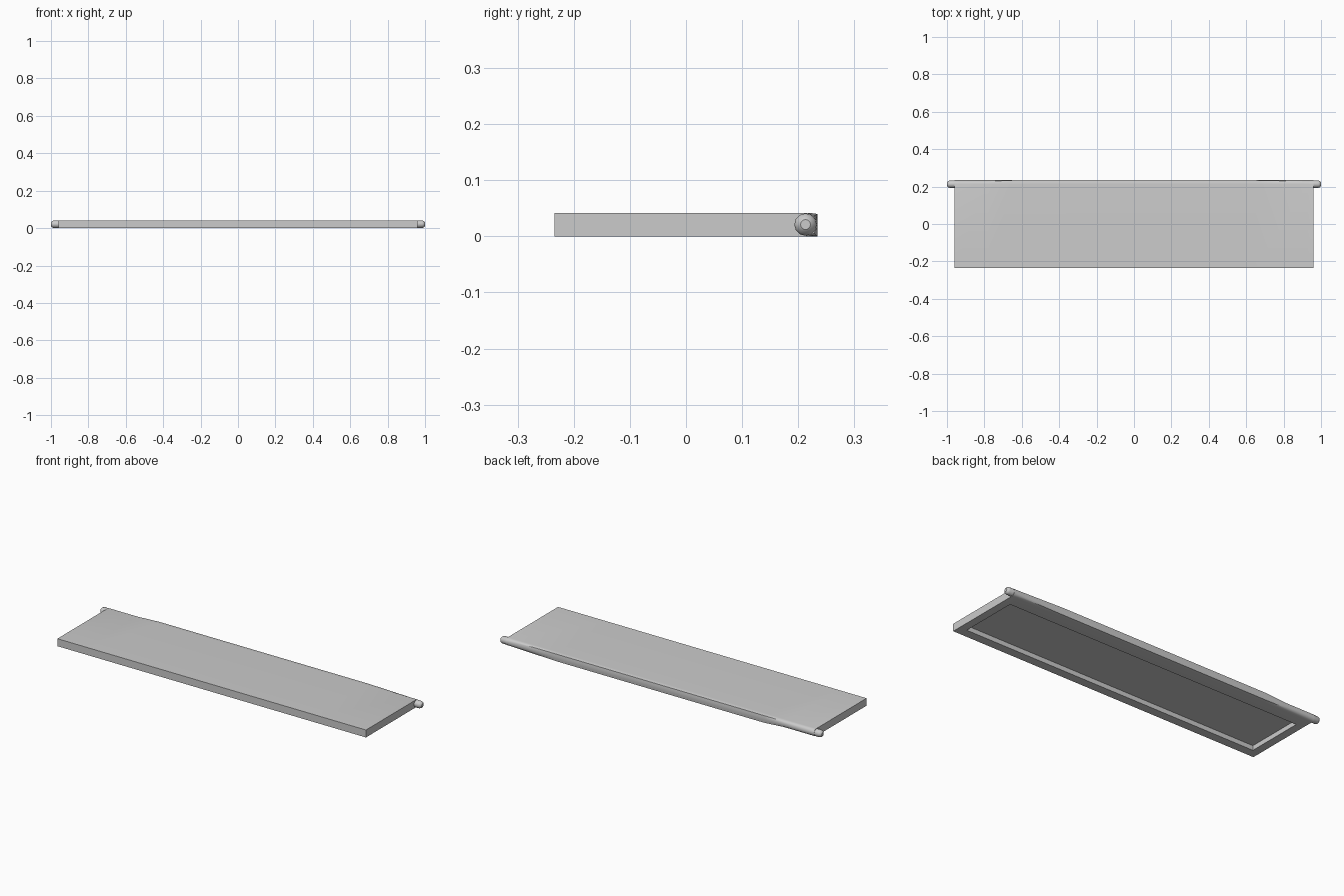
import bpy, bmesh, math

cube = bpy.data.objects.get("Cube")
if cube:
    bpy.data.objects.remove(cube, do_unlink=True)

# Single grey plastic
grey = bpy.data.materials.new("grey plastic")
grey.use_nodes = True
grey.diffuse_color = (0.6, 0.6, 0.6, 1)
grey.node_tree.nodes["Principled BSDF"].inputs["Base Color"].default_value = (0.6, 0.6, 0.6, 1)

HALF_X, FRONT, HEIGHT = 0.96, -0.234, 0.042
AXIS_Y, RADIUS = 0.213, 0.021
STEPS = 8


def make_object(name, bm):
    bmesh.ops.recalc_face_normals(bm, faces=bm.faces[:])
    mesh = bpy.data.meshes.new(name)
    bm.to_mesh(mesh)
    bm.free()
    obj = bpy.data.objects.new(name, mesh)
    obj.data.materials.append(grey)
    bpy.context.collection.objects.link(obj)
    return obj


def smooth(obj):
    bpy.ops.object.select_all(action='DESELECT')
    obj.select_set(True)
    bpy.context.view_layer.objects.active = obj
    bpy.ops.object.shade_smooth_by_angle(angle=math.radians(35))


def section(square):
    """Slab cross-section; the back edge blends from round to square."""
    points = [(FRONT, 0), (FRONT, HEIGHT)]
    for i in range(STEPS + 1):
        a = math.pi / 2 - math.pi * i / STEPS
        c, s = math.cos(a), math.sin(a)
        k = max(abs(c), abs(s))
        grow = 1 + square * (1 / k - 1)
        y = AXIS_Y + RADIUS * c * grow
        z = HEIGHT / 2 + RADIUS * s * grow
        # slight bevel along the top back edge
        if square and i == STEPS // 4:
            z -= 0.002 * square
        if square and i == 1:
            y -= 0.002 * square
        points.append((y, z))
    return points


# Slab lofted along its length, squared off in the middle of the back edge
stations = [(-HALF_X, 0), (-0.78, 0), (-0.65, 1), (0.65, 1), (0.93, 0), (HALF_X, 0)]
bm = bmesh.new()
rings = [[bm.verts.new((x, y, z)) for y, z in section(q)] for x, q in stations]
for a, b in zip(rings, rings[1:]):
    for i in range(len(a)):
        j = (i + 1) % len(a)
        bm.faces.new((a[i], a[j], b[j], b[i]))
bm.faces.new(rings[0])
bm.faces.new(rings[-1])
panel = make_object("flap_panel", bm)

# Shallow recess in the underside
bm = bmesh.new()
bmesh.ops.create_cube(bm, size=1)
for v in bm.verts:
    v.co.x *= 1.83
    v.co.y = -0.184 if v.co.y < 0 else 0.146
    v.co.z = -0.03 if v.co.z < 0 else 0.026
cutter = make_object("recess_cutter", bm)
cutter.hide_render = True
cut = panel.modifiers.new("underside_recess", 'BOOLEAN')
cut.operation = 'DIFFERENCE'
cut.solver = 'EXACT'
cut.object = cutter
bpy.context.view_layer.objects.active = panel
bpy.ops.object.modifier_apply(modifier=cut.name)
bpy.data.objects.remove(cutter, do_unlink=True)
smooth(panel)

# Round-ended hinge pegs
SIDES = 12
for name, side in (("left_hinge_peg", 1), ("right_hinge_peg", -1)):
    bm = bmesh.new()
    rings = []
    for x, r in ((0.94, 0.02), (0.985, 0.02), (0.994, 0.017), (1.0, 0.009)):
        rings.append([bm.verts.new((side * x,
                                    AXIS_Y + r * math.cos(math.tau * i / SIDES),
                                    HEIGHT / 2 + r * math.sin(math.tau * i / SIDES)))
                      for i in range(SIDES)])
    for a, b in zip(rings, rings[1:]):
        for i in range(SIDES):
            j = (i + 1) % SIDES
            bm.faces.new((a[i], a[j], b[j], b[i]))
    bm.faces.new(rings[0])
    bm.faces.new(rings[-1])
    smooth(make_object(name, bm))
